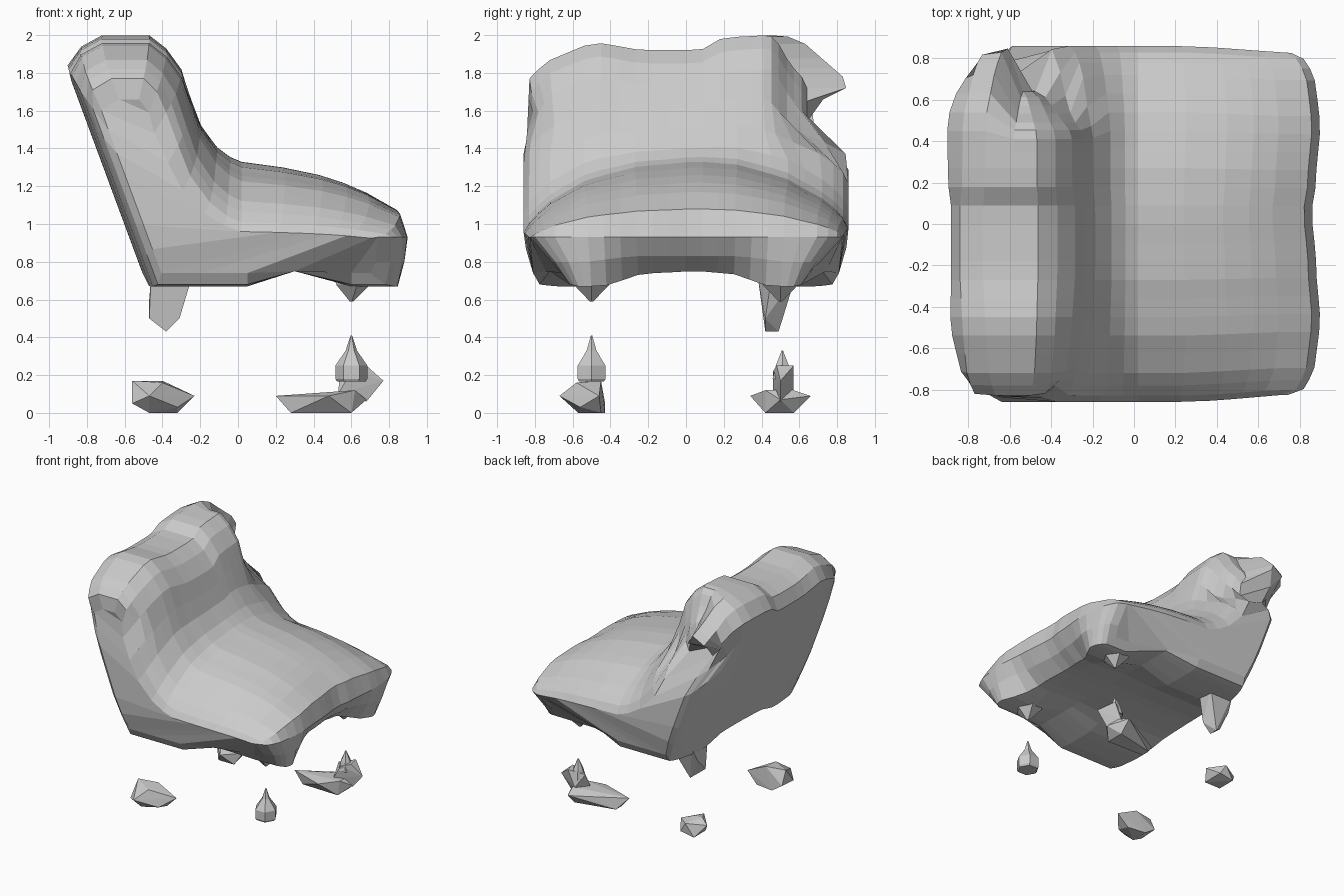
import bpy, bmesh, math

# Body stations: y, back top, seat crest, underside, front x, back inset
KEYS = [
    (-0.86, 1.66, 0.96, 0.74, 0.74, 0.09),
    (-0.83, 1.77, 1.01, 0.68, 0.82, 0.05),
    (-0.74, 1.86, 1.11, 0.67, 0.87, 0.02),
    (-0.50, 1.96, 1.25, 0.67, 0.90, 0.00),
    (-0.20, 1.92, 1.31, 0.74, 0.88, -0.01),
    (0.06, 1.92, 1.33, 0.75, 0.86, -0.01),
    (0.22, 1.99, 1.32, 0.74, 0.88, 0.00),
    (0.50, 2.00, 1.26, 0.67, 0.90, 0.00),
    (0.60, 1.98, 1.20, 0.67, 0.89, 0.02),
    (0.75, 1.85, 1.12, 0.67, 0.87, 0.05),
    (0.83, 1.78, 1.04, 0.68, 0.82, 0.08),
    (0.86, 1.72, 0.98, 0.74, 0.76, 0.11),
]


def smooth(a, b, v):
    v = min(1, max(0, (v - a) / (b - a)))
    return v * v * (3 - 2 * v)


def station(y):
    for a, b in zip(KEYS, KEYS[1:]):
        if y <= b[0] + 1e-6:
            f = (y - a[0]) / (b[0] - a[0])
            f = f * f * (3 - 2 * f) if abs(y) < 0.5 else f
            return [p + (q - p) * f for p, q in zip(a[1:], b[1:])]


def profile(y):
    """Side outline of the chair body: back, seat, underside (30 points)."""
    t, s, b, f, i = station(y)
    mid = 1 - smooth(0.25, 0.6, abs(y))
    pts = []
    for k in range(7):
        z = b + (t - 0.16 - b) * k / 6
        pts.append((-0.47 - 0.37 * (z - 0.67) + i, z))
    pts += [(-0.83 + 1.2 * i, t - 0.06), (-0.72 + i, t), (-0.58 + 0.4 * i, t), (-0.47 - 0.6 * i, t)]
    pts.append((-0.38 - i, t - 0.07))
    ax, az = -0.30 - 1.6 * i, t - 0.18
    for u, v in ((0, 0), (0.16, 0.3), (0.32, 0.58), (0.58, 0.82), (0.8, 0.94)):
        pts.append((ax + (0.02 - ax) * u, az + (s - az) * v))
    d = (s - 0.9) / 0.43
    for u, drop in ((0.02, 0), (0.25, 0.03), (0.45, 0.07), (0.58, 0.11), (0.70, 0.16), (0.86, 0.25)):
        pts.append((u * (f - 0.02) / 0.88, s - drop * d))
    pts += [(f, 0.93), (f - 0.01 - 0.06 * mid, 0.80 + 0.03 * mid), (f - 0.04 - 0.14 * mid, b)]
    for u in (0.6, 0.3, 0.05, -0.2):
        pts.append((u, max(b, 0.75) if u == 0.3 else b))
    return pts


def make(name, bm):
    bmesh.ops.recalc_face_normals(bm, faces=bm.faces)
    me = bpy.data.meshes.new(name)
    bm.to_mesh(me)
    bm.free()
    ob = bpy.data.objects.new(name, me)
    bpy.context.collection.objects.link(ob)
    return ob


# Seat and back, lofted across the width
bm = bmesh.new()
ys = sorted({round(-0.72 + 0.09 * k, 3) for k in range(17)} | {-0.86, -0.83, -0.78, 0.78, 0.83, 0.86})
rings = []
for y in ys:
    ring = []
    for x, z in profile(y):
        yy = y
        if y > 0:
            # bite out of the upper back on one side, leaving a pointed ear
            bite = 0.22 * smooth(1.34, 1.54, z)
            if x < -0.60:
                bite *= 1 - smooth(1.60, 1.74, z)
            yy -= bite * smooth(0.3, 0.86, y)
        else:
            yy += 0.05 * math.exp(-((z - 1.58) / 0.1) ** 2) * smooth(0.5, 0.86, -y)
        # side tapers to the front, with undercut lower edges and front corners
        yy *= 1 - 0.035 * smooth(0.2, 0.8, x)
        under = smooth(0.95, 0.67, z)
        yy *= 1 - 0.03 * under
        if abs(yy) > 0.5:
            cut = 1 - under * (0.10 + 0.50 * smooth(0.1, 0.5, x))
            yy = math.copysign(0.5 + (abs(yy) - 0.5) * cut, yy)
        ring.append(bm.verts.new((x, yy, z)))
    rings.append(ring)
n = len(rings[0])
for a, b in zip(rings, rings[1:]):
    for k in range(n):
        bm.faces.new((a[k], a[(k + 1) % n], b[(k + 1) % n], b[k]))
# Side caps: strips between the back/underside edge and the seat edge
for r in (rings[0], rings[-1]):
    for k in range(n // 2 - 1):
        bm.faces.new((r[(9 - k) % n], r[(8 - k) % n], r[11 + k], r[10 + k]))
make("seat_and_back", bm)


def hull(name, pts):
    bm = bmesh.new()
    for p in pts:
        bm.verts.new(p)
    res = bmesh.ops.convex_hull(bm, input=bm.verts)
    junk = [v for v in res["geom_interior"] if isinstance(v, bmesh.types.BMVert)]
    bmesh.ops.delete(bm, geom=junk, context='VERTS')
    return make(name, bm)


def stack(name, x, y, levels, sides=6):
    """Tapered spike from (z, radius) levels."""
    bm = bmesh.new()
    rs = [[bm.verts.new((x + r * math.cos(math.tau * k / sides), y + r * math.sin(math.tau * k / sides), z))
           for k in range(sides)] for z, r in levels]
    for a, b in zip(rs, rs[1:]):
        for k in range(sides):
            bm.faces.new((a[k], a[(k + 1) % sides], b[(k + 1) % sides], b[k]))
    bm.faces.new(rs[0])
    bm.faces.new(rs[-1])
    return make(name, bm)


# Leg stubs under the seat
for side, y in (("left", -0.5), ("right", 0.5)):
    stack("front_leg_stub_" + side, 0.60, y, [(0.59, 0.01), (0.68, 0.10), (0.72, 0.11)], 5)
hull("back_leg_stub", [(-0.38, 0.42, 0.43), (-0.38, 0.49, 0.43), (-0.47, 0.42, 0.50), (-0.31, 0.42, 0.50),
                       (-0.47, 0.52, 0.60), (-0.31, 0.52, 0.58), (-0.47, 0.42, 0.60), (-0.25, 0.45, 0.70),
                       (-0.46, 0.58, 0.72), (-0.46, 0.38, 0.72), (-0.25, 0.58, 0.72)])

# Front feet with broken spikes
stack("front_foot_left", 0.60, -0.50,
      [(0.165, 0.075), (0.18, 0.085), (0.25, 0.085), (0.33, 0.03), (0.41, 0.004)])
hull("front_foot_right", [(0.20, 0.44, 0.09), (0.28, 0.43, 0.0), (0.60, 0.42, 0.0), (0.60, 0.57, 0.0),
                          (0.28, 0.50, 0.0), (0.45, 0.58, 0.09), (0.40, 0.42, 0.10), (0.60, 0.66, 0.09),
                          (0.68, 0.50, 0.07), (0.62, 0.42, 0.12), (0.62, 0.57, 0.12), (0.48, 0.34, 0.09)])
hull("front_foot_tip_right", [(0.77, 0.50, 0.17), (0.68, 0.50, 0.06), (0.53, 0.46, 0.10), (0.60, 0.57, 0.12),
                              (0.54, 0.52, 0.22), (0.66, 0.57, 0.25), (0.68, 0.48, 0.25), (0.60, 0.46, 0.22)])
stack("front_foot_spike_right", 0.61, 0.51, [(0.18, 0.06), (0.25, 0.04), (0.33, 0.004)])

# Back feet
hull("back_foot_left", [(-0.56, -0.58, 0.05), (-0.56, -0.48, 0.17), (-0.56, -0.43, 0.06), (-0.47, -0.57, 0.0),
                        (-0.47, -0.43, 0.0), (-0.32, -0.45, 0.0), (-0.40, -0.58, 0.16), (-0.40, -0.45, 0.17),
                        (-0.47, -0.67, 0.09), (-0.23, -0.46, 0.09), (-0.32, -0.56, 0.03)])
hull("back_foot_right", [(-0.54, 0.50, 0.09), (-0.47, 0.42, 0.0), (-0.47, 0.57, 0.0), (-0.33, 0.42, 0.0),
                         (-0.35, 0.57, 0.02), (-0.40, 0.34, 0.09), (-0.29, 0.48, 0.08), (-0.47, 0.46, 0.12),
                         (-0.40, 0.58, 0.10), (-0.40, 0.46, 0.12)])
